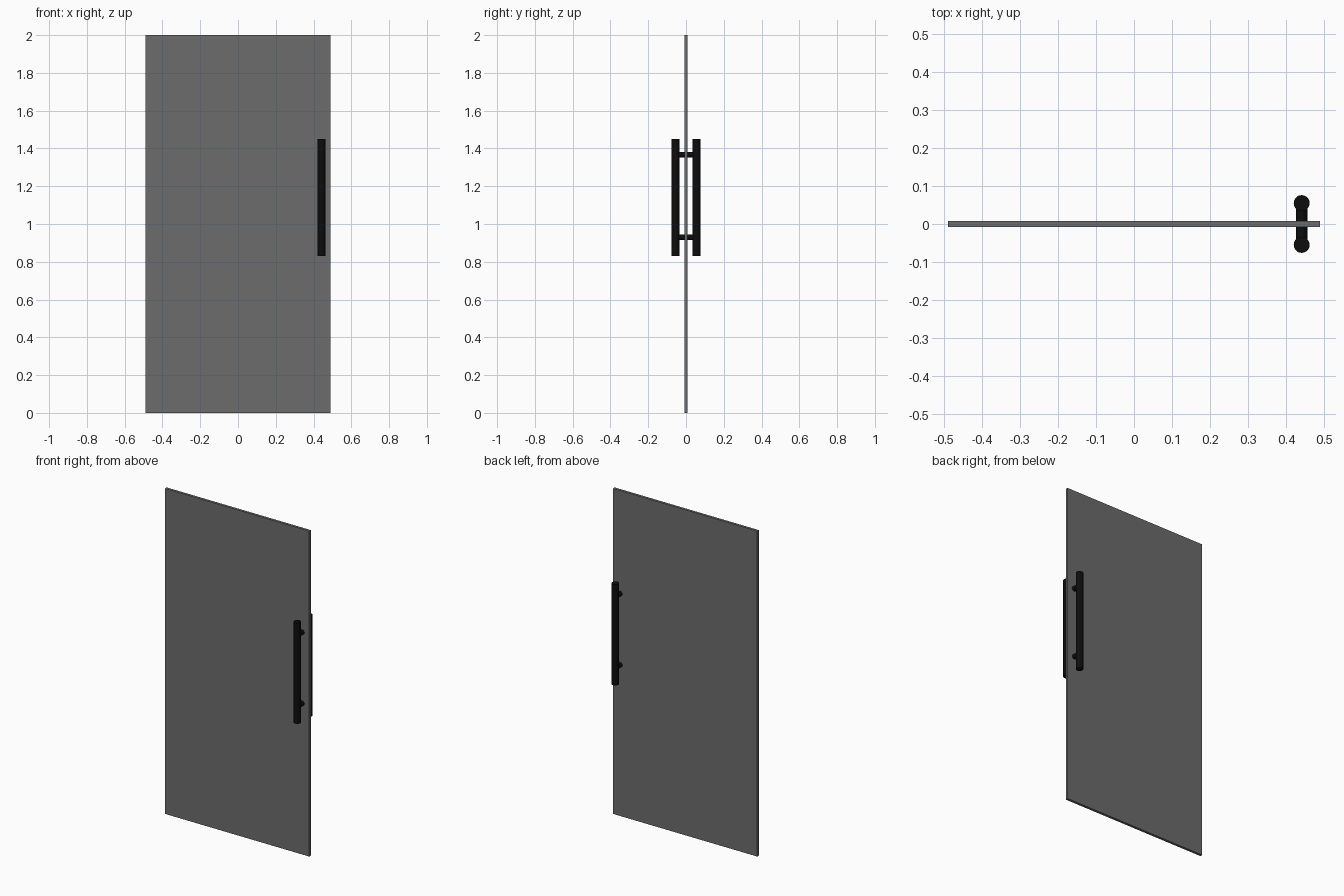
import bpy, math

if "Cube" in bpy.data.objects:
    bpy.data.objects.remove(bpy.data.objects["Cube"])

HANDLE_X = 0.442
HANDLE_Y = 0.055
GLASS_HALF = 0.008


def material(name, color):
    m = bpy.data.materials.new(name)
    m.diffuse_color = color
    m.use_nodes = True
    m.node_tree.nodes["Principled BSDF"].inputs["Base Color"].default_value = m.diffuse_color
    return m


glass = material("smoked_glass", (0.15, 0.15, 0.15, 0.6))
black = material("black_metal", (0.004, 0.004, 0.004, 1))


def rod(name, radius, length, location, rotation=(0, 0, 0)):
    bpy.ops.mesh.primitive_cylinder_add(vertices=32, radius=radius, depth=length,
                                        location=location, rotation=rotation)
    ob = bpy.context.object
    ob.name = name
    ob.data.materials.append(black)
    bpy.ops.object.shade_smooth_by_angle(angle=math.radians(40))
    return ob


# Glass door leaf
bpy.ops.mesh.primitive_cube_add(size=1, location=(0, 0, 1))
door = bpy.context.object
door.name = "glass_panel"
door.scale = (0.98, 2 * GLASS_HALF, 2)
bpy.ops.object.transform_apply(location=False, rotation=False, scale=True)
door.data.materials.append(glass)

# Pull handle on each face, held by two standoffs that stop at the glass
for side, s in (("front", -1), ("back", 1)):
    rod(f"{side}_handle_bar", 0.021, 0.62, (HANDLE_X, s * HANDLE_Y, 1.14))
    for level, z in (("lower", 0.93), ("upper", 1.367)):
        rod(f"{side}_{level}_standoff", 0.015, HANDLE_Y - GLASS_HALF,
            (HANDLE_X, s * (HANDLE_Y + GLASS_HALF) / 2, z), (math.pi / 2, 0, 0))
